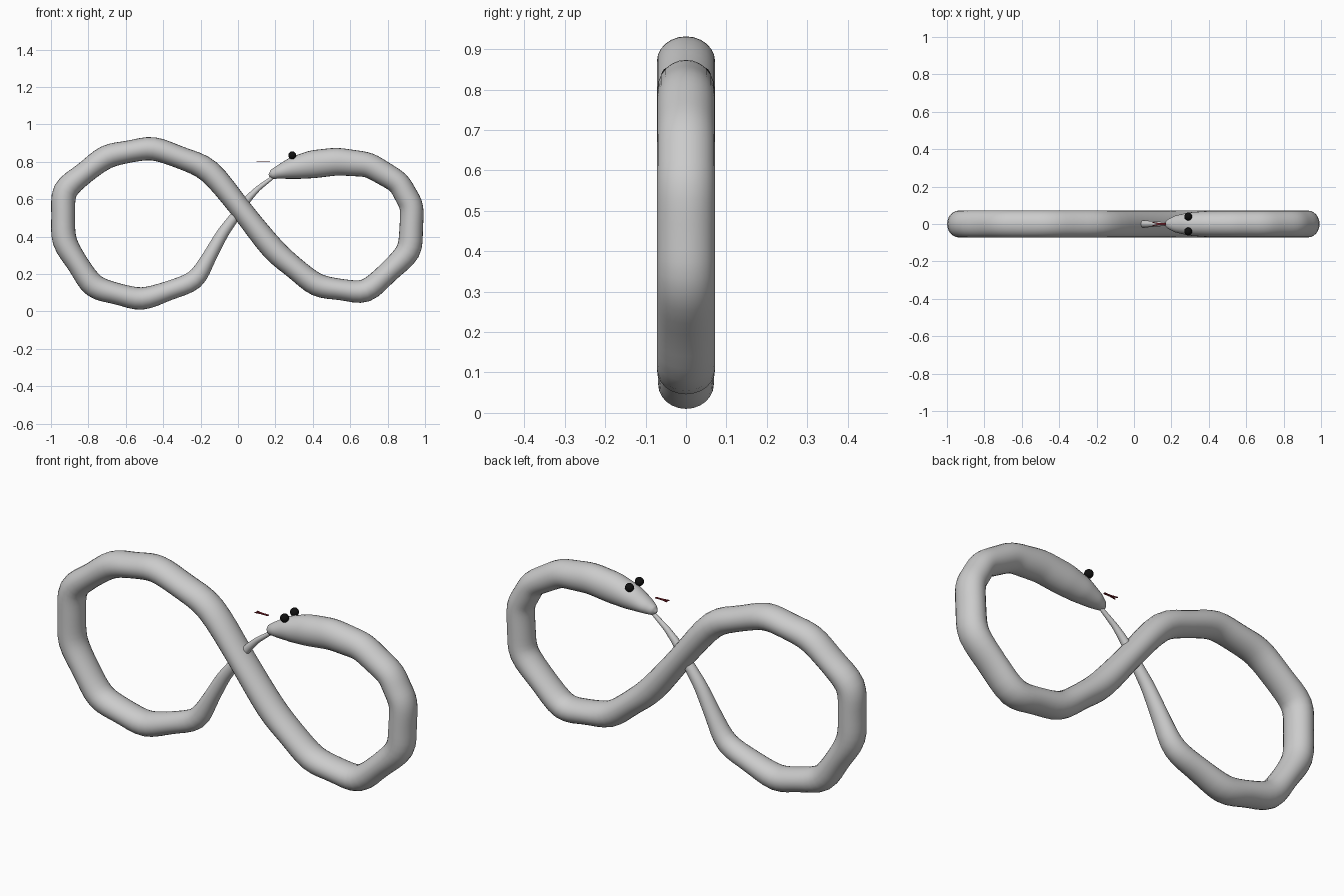
import bpy, bmesh, math
from mathutils import Vector

if "Cube" in bpy.data.objects:
    bpy.data.objects.remove(bpy.data.objects["Cube"])

# body stations: x, z, half width (y), half thickness (in plane), waist pinch toward the next station
STATIONS = [
    (0.165, 0.728, 0.006, 0.006, 0), (0.18, 0.732, 0.025, 0.024, 0),
    (0.22, 0.745, 0.045, 0.037, 0), (0.30, 0.768, 0.063, 0.061, 0),
    (0.40, 0.787, 0.070, 0.075, 0), (0.53, 0.802, 0.071, 0.074, 0),
    (0.70, 0.785, 0.071, 0.066, 0), (0.86, 0.69, 0.071, 0.061, 0),
    (0.932, 0.56, 0.072, 0.063, 0.03), (0.92, 0.32, 0.072, 0.066, 0.12),
    (0.685, 0.098, 0.072, 0.062, 0.1), (0.42, 0.135, 0.072, 0.062, 0.08),
    (0.19, 0.325, 0.072, 0.064, 0.12), (-0.155, 0.765, 0.072, 0.064, 0.08),
    (-0.455, 0.878, 0.072, 0.063, 0.08), (-0.705, 0.832, 0.072, 0.064, 0.12),
    (-0.935, 0.65, 0.072, 0.066, 0.05), (-0.935, 0.375, 0.072, 0.066, 0.12),
    (-0.775, 0.128, 0.071, 0.064, 0.1), (-0.515, 0.06, 0.069, 0.061, 0.1),
    (-0.225, 0.162, 0.053, 0.052, 0.1), (-0.085, 0.415, 0.032, 0.032, 0),
    (0.0, 0.53, 0.024, 0.025, 0), (0.06, 0.61, 0.019, 0.019, 0),
    (0.11, 0.66, 0.014, 0.014, 0), (0.19, 0.72, 0.009, 0.009, 0)]
STEPS, SIDES = 8, 24


def black(name, color):
    mat = bpy.data.materials.new(name)
    mat.diffuse_color = color
    mat.use_nodes = True
    mat.node_tree.nodes["Principled BSDF"].inputs["Base Color"].default_value = mat.diffuse_color
    return mat


def finish(bm, name, mat=None, smooth=True):
    bmesh.ops.recalc_face_normals(bm, faces=bm.faces)
    for f in bm.faces:
        f.smooth = smooth
    mesh = bpy.data.meshes.new(name)
    bm.to_mesh(mesh)
    bm.free()
    ob = bpy.data.objects.new(name, mesh)
    bpy.context.collection.objects.link(ob)
    if mat:
        mesh.materials.append(mat)
    return ob


# subdivide the path, pinching each span at its middle
samples = []
for a, b in zip(STATIONS, STATIONS[1:]):
    for i in range(STEPS):
        t = i / STEPS
        s = [p + (q - p) * t for p, q in zip(a[:4], b[:4])]
        s[3] *= 1 - a[4] * math.sin(math.pi * t) ** 2
        samples.append(s)
samples.append(list(STATIONS[-1][:4]))

# soften the corners, two passes
for _ in range(2):
    old = samples
    samples = []
    for i in range(len(old)):
        k = min(1, i, len(old) - 1 - i)
        win = old[i - k:i + k + 1]
        samples.append([sum(c) / len(win) for c in zip(*win)])

# snake body: elliptical rings swept along the path
bm = bmesh.new()
rings = []
for i, (x, z, w, h) in enumerate(samples):
    p, q = samples[max(i - 1, 0)], samples[min(i + 1, len(samples) - 1)]
    t = Vector((q[0] - p[0], 0, q[1] - p[1])).normalized()
    n = Vector((-t.z, 0, t.x))
    ring = []
    for j in range(SIDES):
        a = 2 * math.pi * j / SIDES
        ring.append(bm.verts.new(Vector((x, 0, z)) + n * h * math.cos(a)
                                 + Vector((0, w * math.sin(a), 0))))
    rings.append(ring)
for r, s in zip(rings, rings[1:]):
    for j in range(SIDES):
        k = (j + 1) % SIDES
        bm.faces.new((r[j], r[k], s[k], s[j]))
bm.faces.new(rings[0])
bm.faces.new(rings[-1])
finish(bm, "snake_body")

# eyes
eye_mat = black("eye_black", (0.005, 0.005, 0.005, 1))
for side, y in (("left", 0.04), ("right", -0.04)):
    bm = bmesh.new()
    bmesh.ops.create_uvsphere(bm, u_segments=24, v_segments=12, radius=0.021)
    bmesh.ops.translate(bm, verts=bm.verts, vec=(0.29, y, 0.835))
    finish(bm, side + "_eye", eye_mat)

# forked tongue: a thin flat outline given a little thickness
outline = [(0.17, 0.005), (0.135, 0.005), (0.1, 0.011), (0.1, 0.006), (0.127, 0.0),
           (0.1, -0.006), (0.1, -0.011), (0.135, -0.005), (0.17, -0.005)]
bm = bmesh.new()
face = bm.faces.new([bm.verts.new((x, y, 0.7985)) for x, y in outline])
ext = bmesh.ops.extrude_face_region(bm, geom=[face])
bmesh.ops.translate(bm, vec=(0, 0, 0.004),
                    verts=[v for v in ext["geom"] if isinstance(v, bmesh.types.BMVert)])
finish(bm, "forked_tongue", black("tongue_red", (0.25, 0.02, 0.03, 1)), smooth=False)
